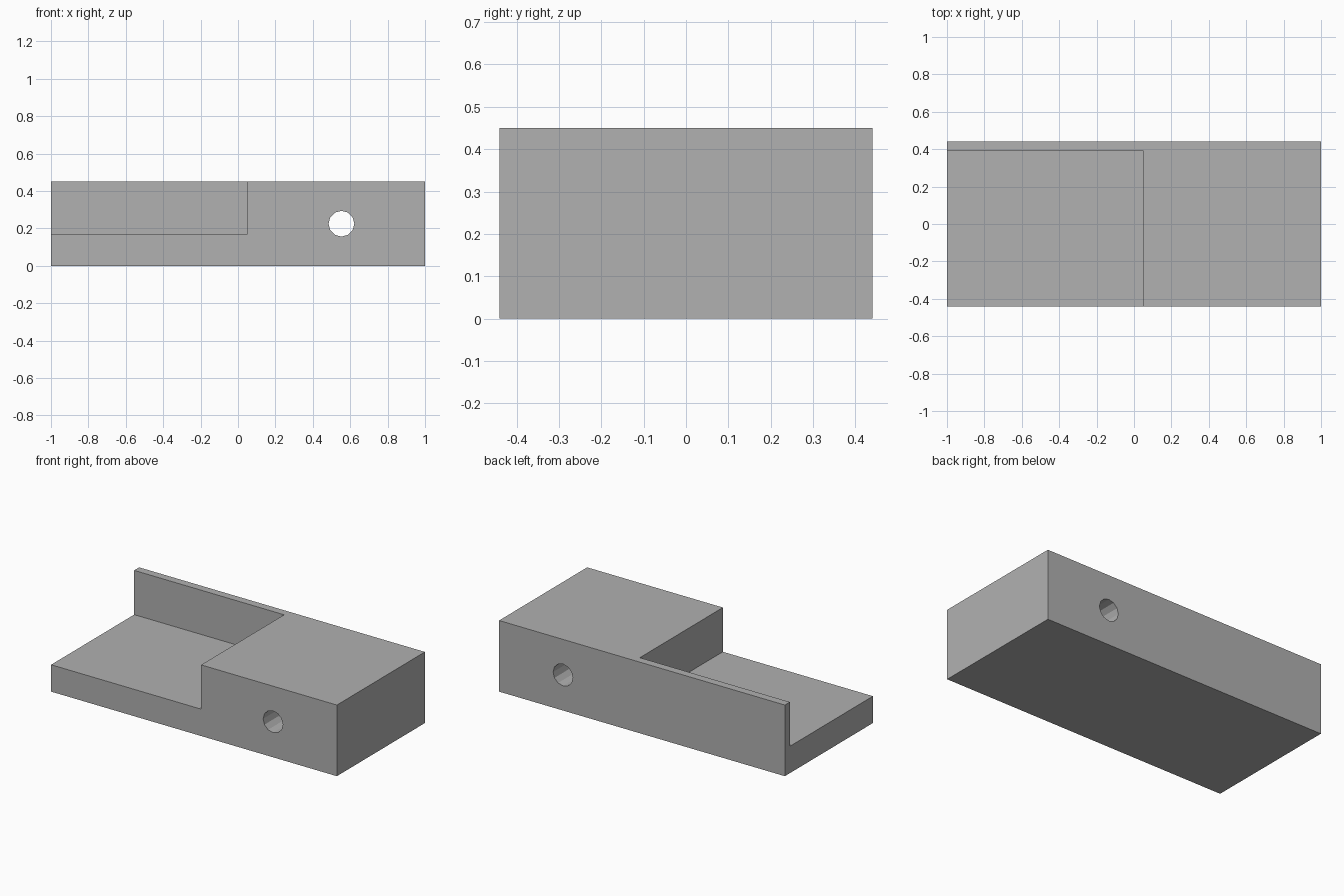
import bpy, math

if "Cube" in bpy.data.objects:
    bpy.data.objects.remove(bpy.data.objects["Cube"])

W, D, H = 2.0, 0.88, 0.45

grey = bpy.data.materials.new("plain_grey")
grey.diffuse_color = (0.44, 0.44, 0.44, 1)
grey.use_nodes = True
grey.node_tree.nodes["Principled BSDF"].inputs["Base Color"].default_value = grey.diffuse_color


def box(name, x0, x1, y0, y1, z0, z1):
    bpy.ops.mesh.primitive_cube_add(
        size=1, location=((x0 + x1) / 2, (y0 + y1) / 2, (z0 + z1) / 2))
    ob = bpy.context.object
    ob.name = name
    ob.scale = (x1 - x0, y1 - y0, z1 - z0)
    bpy.ops.object.transform_apply(location=False, rotation=False, scale=True)
    ob.data.materials.append(grey)
    return ob


def cut(target, cutter):
    mod = target.modifiers.new(cutter.name, 'BOOLEAN')
    mod.operation = 'DIFFERENCE'
    mod.solver = 'EXACT'
    mod.object = cutter
    cutter.hide_render = True
    cutter.display_type = 'WIRE'


# Solid block
block = box("notched_block", -W / 2, W / 2, -D / 2, D / 2, 0, H)

# Pocket open to the left, front and top, leaving a thin back wall
pocket = box("pocket_cutter", -1.2, 0.05, -0.7, 0.39, 0.17, 0.7)

# Faceted cross hole running front to back
bpy.ops.mesh.primitive_cylinder_add(
    vertices=12, radius=0.069, depth=1.4, location=(0.553, 0, 0.225),
    rotation=(math.pi / 2, 0, 0))
hole = bpy.context.object
hole.name = "hole_cutter"
hole.data.materials.append(grey)

cut(block, pocket)
cut(block, hole)

# Bake the cuts and drop the helpers
bpy.context.view_layer.objects.active = block
for mod in list(block.modifiers):
    bpy.ops.object.modifier_apply(modifier=mod.name)
for helper in (pocket, hole):
    bpy.data.objects.remove(helper, do_unlink=True)
